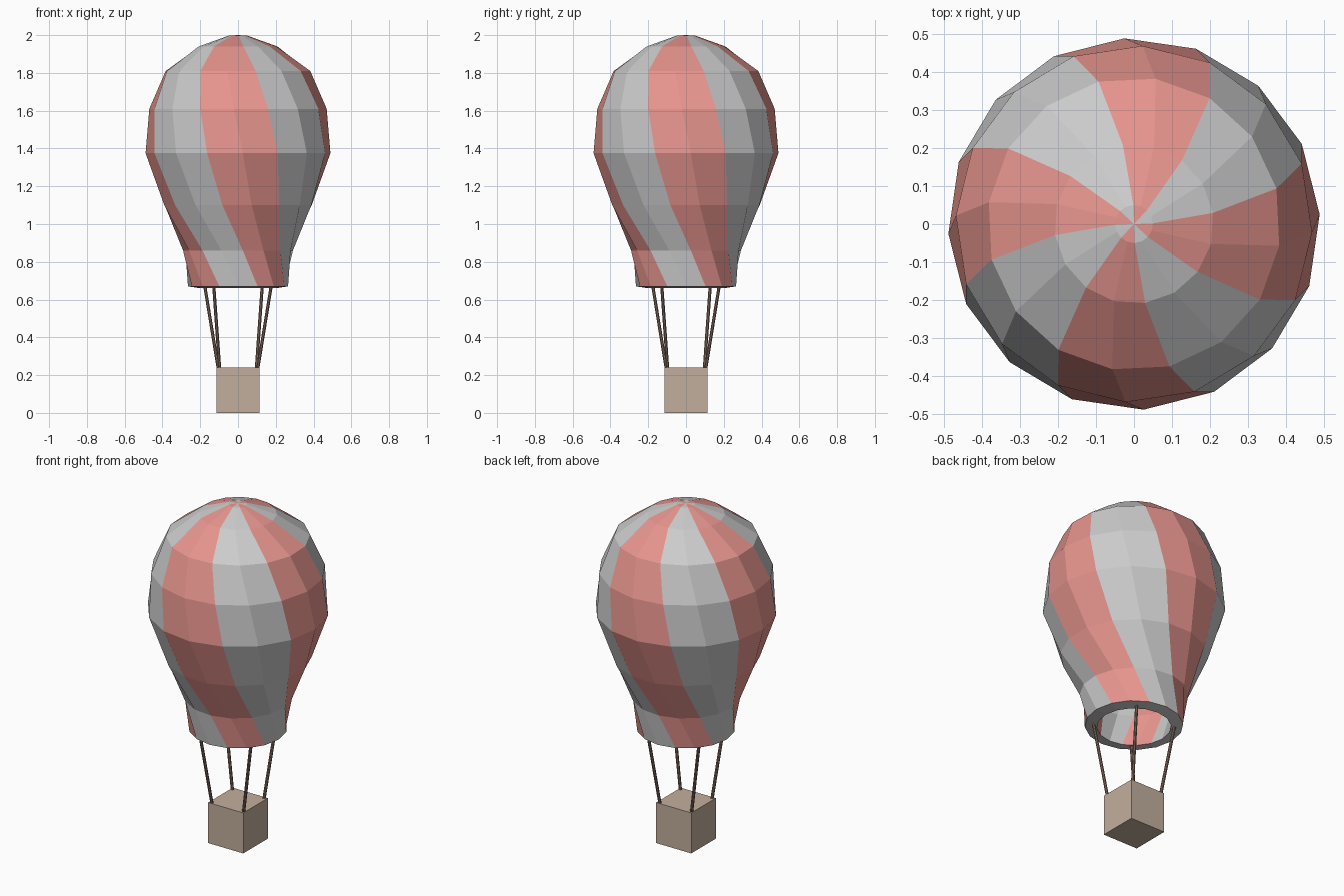
import bpy, bmesh
from math import cos, sin, radians
from mathutils import Vector

if "Cube" in bpy.data.objects:
    bpy.data.objects.remove(bpy.data.objects["Cube"])

SIDES = 16


def material(name, color):
    m = bpy.data.materials.new(name)
    m.diffuse_color = (*color, 1)
    m.use_nodes = True
    m.node_tree.nodes["Principled BSDF"].inputs["Base Color"].default_value = m.diffuse_color
    return m


def finish(bm, name, mats):
    me = bpy.data.meshes.new(name)
    bm.to_mesh(me)
    bm.free()
    for m in mats:
        me.materials.append(m)
    ob = bpy.data.objects.new(name, me)
    bpy.context.collection.objects.link(ob)
    return ob


def polar(r, deg, z):
    return Vector((r * cos(radians(deg)), r * sin(radians(deg)), z))


red = material("red_cloth", (0.8, 0.3, 0.27))
white = material("pale_cloth", (0.8, 0.8, 0.8))
brown = material("wicker", (0.54, 0.43, 0.34))
dark = material("rope", (0.25, 0.16, 0.13))

# Envelope: twisted rings (radius, height, angle of stripe edge), outside then inside
outer = [(0.05, 1.997, 227), (0.21, 1.94, 233), (0.387, 1.81, 239),
         (0.47, 1.61, 244.8), (0.49, 1.375, 250.5), (0.397, 1.10, 258),
         (0.292, 0.86, 275), (0.265, 0.67, 293)]
inner = [(0.20, 0.66, 293), (0.23, 0.86, 275), (0.34, 1.12, 258),
         (0.43, 1.375, 250.5), (0.41, 1.59, 244.8), (0.34, 1.76, 239),
         (0.18, 1.88, 233), (0.04, 1.935, 227)]
bm = bmesh.new()
rings = [[bm.verts.new(polar(r, a + 360 / SIDES * j, z)) for j in range(SIDES)]
         for r, z, a in outer + inner]
rim = len(outer) - 1
for i, (up, low) in enumerate(zip(rings, rings[1:])):
    for j in range(SIDES):
        k = (j + 1) % SIDES
        f = bm.faces.new((up[j], low[j], low[k], up[k]))
        f.material_index = 1 if j % 4 < 2 and i != rim else 0
# Crown caps, outside and inside
for ring, z, flip in ((rings[0], 2.0, False), (rings[-1], 1.94, True)):
    c = bm.verts.new((0, 0, z))
    for j in range(SIDES):
        a, b = ring[j], ring[(j + 1) % SIDES]
        f = bm.faces.new((c, b, a) if flip else (c, a, b))
        f.material_index = 1 if j % 4 < 2 else 0
finish(bm, "envelope", [white, red])

# Basket
bm = bmesh.new()
bmesh.ops.create_cube(bm, size=1)
bmesh.ops.scale(bm, vec=(0.23, 0.23, 0.24), verts=bm.verts)
bmesh.ops.translate(bm, vec=(0, 0, 0.12), verts=bm.verts)
finish(bm, "basket", [brown])

# Four ropes from the basket corners to the rim
for n in range(4):
    a = polar(0.142, -43 + 90 * n, 0.23)
    b = polar(0.22, -36 + 90 * n, 0.685)
    bm = bmesh.new()
    bmesh.ops.create_cone(bm, cap_ends=True, segments=8, radius1=0.009,
                          radius2=0.009, depth=(b - a).length)
    ob = finish(bm, f"rope_{n + 1}", [dark])
    ob.location = (a + b) / 2
    ob.rotation_mode = 'QUATERNION'
    ob.rotation_quaternion = (b - a).to_track_quat('Z', 'Y')
